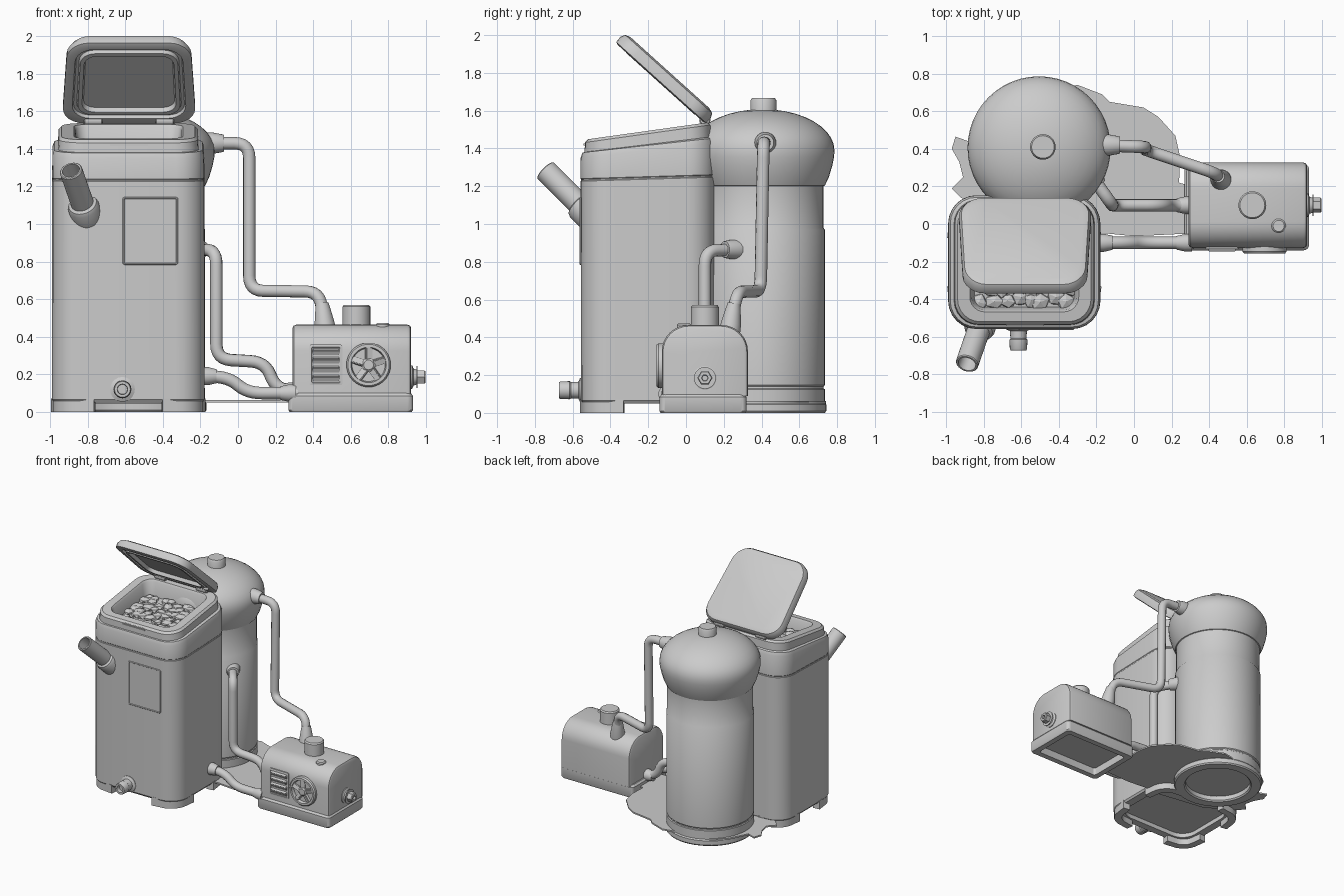
import bpy, bmesh, math, random
from mathutils import Vector, Matrix

if "Cube" in bpy.data.objects:
    bpy.data.objects.remove(bpy.data.objects["Cube"])

random.seed(4)


def finish(name, bm, angle=35):
    bmesh.ops.recalc_face_normals(bm, faces=bm.faces)
    me = bpy.data.meshes.new(name)
    bm.to_mesh(me)
    bm.free()
    ob = bpy.data.objects.new(name, me)
    bpy.context.collection.objects.link(ob)
    smooth(ob, angle)
    return ob


def smooth(ob, angle, convert=False):
    bpy.ops.object.select_all(action='DESELECT')
    ob.select_set(True)
    bpy.context.view_layer.objects.active = ob
    if convert:
        bpy.ops.object.convert(target='MESH')
    bpy.ops.object.shade_smooth_by_angle(angle=math.radians(angle))


def skin(name, rings, mat=Matrix()):
    """Join rings of points with quads and cap both ends."""
    bm = bmesh.new()
    vs = [[bm.verts.new(mat @ Vector(p)) for p in ring] for ring in rings]
    for a, b in zip(vs, vs[1:]):
        for i in range(len(a)):
            j = (i + 1) % len(a)
            bm.faces.new((a[i], a[j], b[j], b[i]))
    bm.faces.new(vs[0][::-1])
    bm.faces.new(vs[-1])
    return finish(name, bm)


def rrect(hx, hy, r, n=6):
    """Rounded rectangle outline centred on the origin."""
    pts = []
    for k, (sx, sy) in enumerate([(1, 1), (-1, 1), (-1, -1), (1, -1)]):
        for i in range(n + 1):
            a = math.pi / 2 * (k + i / n)
            pts.append((sx * (hx - r) + r * math.cos(a), sy * (hy - r) + r * math.sin(a)))
    return pts


def loft(name, rings, mat=Matrix()):
    """Rings of (half x, half y, corner radius, z, z slope along y)."""
    return skin(name, [[(x, y, z + s * y) for x, y in rrect(hx, hy, r)]
                       for hx, hy, r, z, s in rings], mat)


def lathe(name, profile, origin, axis=(0, 0, 1), n=32):
    mat = Matrix.Translation(origin) @ Vector(axis).to_track_quat('Z', 'Y').to_matrix().to_4x4()
    ang = [2 * math.pi * i / n for i in range(n)]
    return skin(name, [[(r * math.cos(a), r * math.sin(a), z) for a in ang] for r, z in profile], mat)


def pipe(name, pts, radius=0.033, fillet=0.08):
    """Round tube along a path with filleted corners."""
    pts = [Vector(p) for p in pts]
    path = [pts[0]]
    for a, b, c in zip(pts, pts[1:], pts[2:]):
        p = b + (a - b).normalized() * min(fillet, (a - b).length * 0.48)
        q = b + (c - b).normalized() * min(fillet, (c - b).length * 0.48)
        path += [p * (1 - t) ** 2 + b * 2 * t * (1 - t) + q * t * t for t in [i / 6 for i in range(7)]]
    path.append(pts[-1])
    cu = bpy.data.curves.new(name, 'CURVE')
    cu.dimensions = '3D'
    cu.bevel_depth, cu.bevel_resolution, cu.use_fill_caps = radius, 4, True
    sp = cu.splines.new('POLY')
    sp.points.add(len(path) - 1)
    for v, p in zip(sp.points, path):
        v.co = (*p, 1)
    ob = bpy.data.objects.new(name, cu)
    bpy.context.collection.objects.link(ob)
    smooth(ob, 40, convert=True)


def box(name, size, loc, rot=Matrix(), bevel=0.006):
    bm = bmesh.new()
    bmesh.ops.create_cube(bm, size=1, matrix=Matrix.Translation(loc) @ rot @ Matrix.Diagonal((*size, 1)))
    bmesh.ops.bevel(bm, geom=bm.edges[:], offset=bevel, segments=2, affect='EDGES')
    return finish(name, bm)


T = Matrix.Translation
FRONT = Matrix.Rotation(math.pi / 2, 4, 'X')  # local z points to -y

# Hopper bin: hollow underside, shell, faint seam, sloped shoulder, collar and open mouth
loft("bin_body", [
    (.33, .28, .12, .085, 0), (.33, .28, .12, .05, 0), (.395, .341, .14, .05, 0),
    (.406, .352, .15, .065, 0), (.405, .355, .15, 1.237, .03), (.402, .352, .147, 1.241, .03),
    (.402, .352, .147, 1.247, .03), (.405, .356, .15, 1.251, .03),
    (.404, .355, .15, 1.39, .11), (.394, .345, .14, 1.416, .11), (.374, .334, .13, 1.421, .12),
    (.37, .332, .13, 1.478, .14), (.355, .317, .12, 1.493, .14), (.29, .265, .08, 1.493, .14),
    (.28, .255, .07, 1.478, .14), (.265, .24, .06, 1.375, .1)], T((-.584, -.203, 0)))
for k in range(4):
    outer = [Vector(p) for p in rrect(.402, .348, .15)[7 * k:7 * k + 7]]
    inner = [Vector(p) for p in rrect(.345, .291, .1)[7 * k:7 * k + 7]]
    for arc in (outer, inner):  # extend each corner arc along the walls
        arc.insert(0, arc[0] + (arc[0] - arc[1]).normalized() * .07)
        arc.append(arc[-1] + (arc[-1] - arc[-2]).normalized() * .07)
    skin("bin_foot", [[(p.x, p.y, z) for p in outer + inner[::-1]] for z in (0, .07)], T((-.584, -.203, 0)))

# Rubble filling the mouth
bm = bmesh.new()
for i in range(8):
    for j in range(7):
        x, y = -.584 + (i - 3.5) * .066 + random.uniform(-.02, .02), -.2 + (j - 3) * .068 + random.uniform(-.02, .02)
        m = T((x, y, 1.378 + .1 * (y + .2))) @ Matrix.Rotation(
            random.uniform(-.5, .5), 4, (random.random(), random.random(), 2)) @ Matrix.Diagonal(
            (random.uniform(.8, 1.3), random.uniform(.8, 1.3), .6, 1))
        bmesh.ops.create_icosphere(bm, subdivisions=1, radius=.045, matrix=m)
finish("rubble", bm, 20)

# Open lid, leaning forward; its local +z is the underside
lid_m = T((-.58, -.113, 1.77)) @ Matrix.Rotation(math.radians(138), 4, 'X')
lid = [(.30, .28, .1, -.042), (.33, .31, .12, -.032), (.342, .322, .125, -.008), (.342, .32, .12, .028),
       (.325, .303, .11, .034), (.295, .273, .1, .034), (.288, .266, .09, .016), (.272, .25, .08, .016),
       (.266, .244, .08, .036), (.245, .222, .07, .036), (.237, .214, .06, .008)]
skin("lid", [[(x * (1 - .14 * y), y, z) for x, y in rrect(hx, hy, r)] for hx, hy, r, z in lid], lid_m)
for x in (-.77, -.39):
    lathe("hinge", [(.024, -.05), (.03, -.044), (.03, .044), (.024, .05)], (x, .1, 1.55), (1, 0, 0), 16)
box("latch_tab", (.22, .035, .03), (-.58, -.525, 1.42), bevel=.01)

# Front window panel
loft("front_panel", [(.148, .18, .012, -.01, 0), (.148, .18, .012, .002, 0), (.145, .177, .01, .005, 0),
                     (.141, .173, .01, .005, 0), (.138, .17, .008, .001, 0)], T((-.467, -.558, .963)) @ FRONT)

# Hollow spout and drain tap on the bin front
lathe("spout", [(.084, -.09), (.084, -.01), (.076, .01), (.061, .018), (.061, .265), (.056, .27), (.047, .27),
                (.045, .06)], (-.825, -.56, 1.1), (-.24, -.69, .69))
lathe("drain_tap", [(.066, -.02), (.066, .01), (.045, .02), (.043, .06), (.048, .066), (.046, .115),
                    (.042, .122), (.028, .122), (.026, .09)], (-.615, -.55, .12), (0, -1, 0), 20)

# Tank with hollow foot, seams, bulging dome and cap
dome = [(.381 * math.cos(a), 1.39 + .218 * math.sin(a)) for a in [math.radians(d) for d in range(0, 86, 9)]]
lathe("tank", [(.25, .045), (.25, .01), (.26, 0), (.33, 0), (.338, .01), (.338, .045), (.33, .055), (.33, .125),
               (.324, .13), (.324, .14), (.33, .147), (.33, .97), (.323, .98), (.323, 1.2), (.33, 1.203),
               (.352, 1.25), (.37, 1.31), (.379, 1.355)] + dome, (-.505, .405, 0), n=48)
lathe("tank_cap", [(.068, 1.57), (.068, 1.655), (.06, 1.668)], (-.485, .41, 0))

# Ragged thin ground sheet linking the parts
sheet = [(-.8, .6), (-.88, .44), (-.95, .465), (-.97, .4), (-.93, .33), (-.91, .25), (-.97, .19), (-.92, .14),
         (-.7, .0), (-.3, -.06), (-.15, -.05), (.0, -.065), (.31, -.05), (.31, .2), (.24, .22), (.245, .36), (.22, .47),
         (.13, .57), (.05, .62), (-.04, .635), (-.13, .65), (-.17, .69), (-.3, .74), (-.5, .7), (-.7, .68)]
skin("ground_sheet", [[(x, y, z) for x, y in sheet] for z in (.05, .062)])

# Pump housing: hollow plinth and arched casing
loft("pump_plinth", [(.28, .18, .02, .06, 0), (.28, .18, .02, .0, 0), (.325, .225, .03, 0, 0), (.332, .23, .03, .01, 0),
                     (.332, .23, .03, .085, 0), (.32, .218, .03, .1, 0)], T((.6, .09, 0)))


def arch(inset):
    h, top, r = .228 - inset, .465 - inset, .14 - inset * .5
    pts = [(-h, .09), (h, .09)]
    for s, start in ((1, 0), (-1, math.pi / 2)):
        pts += [(s * (h - r) + r * math.cos(start + k * math.pi / 16),
                 top - r + r * math.sin(start + k * math.pi / 16)) for k in range(9)]
    return pts


skin("pump_casing", [[(x, y + .1, z) for y, z in arch(i)] for x, i in
                     [(.29, .018), (.297, .006), (.312, 0), (.9, 0), (.915, .006), (.922, .018)]])
lathe("pump_cap", [(.074, .45), (.074, .56), (.066, .57)], (.63, .1, 0))
lathe("pump_knob", [(.038, .42), (.038, .465), (.03, .473)], (.77, -.01, 0), n=20)
lathe("pump_plug", [(.062, -.01), (.062, .012), (.045, .02), (.04, .035), (.058, .036), (.058, .04)],
      (.915, .1, .185), (1, 0, 0), 20)
lathe("pump_plug_nut", [(.04, .03), (.04, .072), (.035, .078), (.018, .078), (.016, .06)],
      (.92, .1, .185), (1, 0, 0), 6)

# Fan: rim, hub and blades on the pump front
fan = Vector((.695, -.128, .25))
lathe("fan_rim", [(.118, -.01), (.118, .018), (.11, .028), (.094, .028), (.088, .004)], fan, (0, -1, 0), 40)
lathe("fan_hub", [(.036, 0), (.036, .02), (.026, .028)], fan, (0, -1, 0), 20)
for k in range(5):
    a = k * math.tau / 5 + .3
    off = Vector((math.cos(a), 0, math.sin(a))) * .062
    box("fan_blade", (.078, .024, .036), fan + off + Vector((0, -.01, 0)),
        Matrix.Rotation(-a, 4, 'Y') @ Matrix.Rotation(.3, 4, 'X'), .004)

# Louvred vent
loft("vent_frame", [(.088, .108, .01, -.01, 0), (.088, .108, .01, .004, 0), (.076, .096, .008, .006, 0),
                    (.074, .094, .008, .001, 0)], T((.468, -.128, .25)) @ FRONT)
for k in range(4):
    box("vent_slat", (.145, .026, .03), (.468, -.13, .18 + k * .047), Matrix.Rotation(.5, 4, 'X'), .004)

# Pipes and their fittings
pipe("upper_pipe", [(-.2, .42, 1.43), (.06, .41, 1.43), (.06, .395, .645), (.435, .27, .64), (.46, .235, .44)])
pipe("middle_pipe", [(-.28, .33, .865), (-.115, .1, .86), (-.115, .1, .28), (.145, .1, .265), (.2, .1, .125),
                     (.32, .1, .11)])
pipe("lower_pipe", [(-.22, -.1, .19), (-.05, -.1, .185), (.05, -.1, .1), (.32, -.1, .1)])
for name, origin, axis, r, length in [
        ("tank_top_sleeve", (-.175, .42, 1.43), (1, 0, 0), .057, .1),
        ("tank_side_sleeve", (-.265, .31, .865), (.59, -.81, 0), .056, .13),
        ("bin_sleeve", (-.2, -.1, .19), (1, 0, 0), .048, .085),
        ("pump_low_sleeve", (.31, -.1, .1), (-1, 0, 0), .046, .085),
        ("pump_mid_sleeve", (.31, .1, .11), (-1, 0, 0), .046, .085)]:
    lathe(name, [(r, 0), (r, .04), (r * .84, length - .012), (r * .78, length), (.03, length)], origin, axis, 24)
lathe("pump_top_sleeve", [(.056, -.03), (.054, .02), (.042, .09), (.034, .13)], (.463, .235, .45), (-.12, .15, 1), 24)
